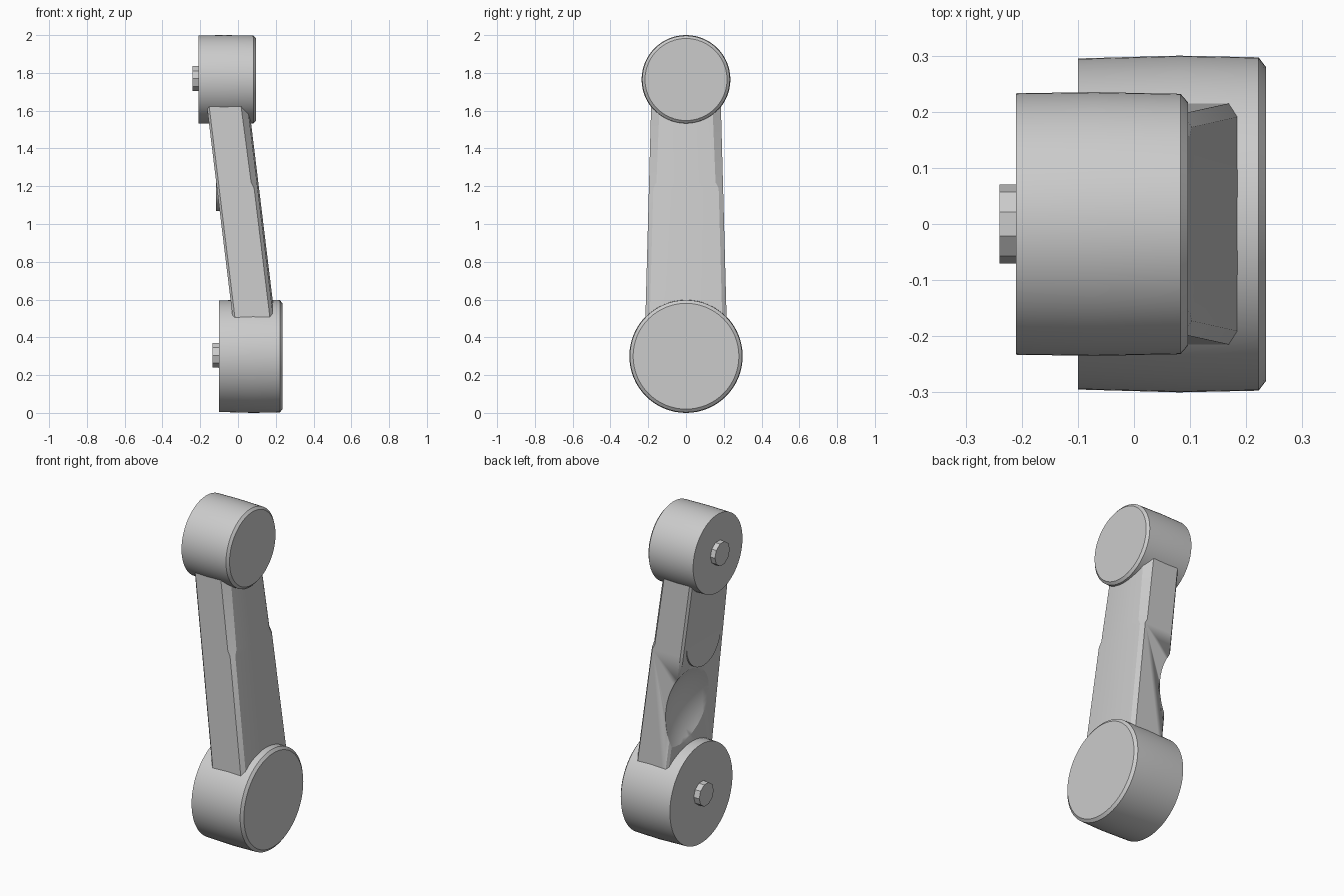
import bpy, bmesh, math
from mathutils import Matrix

cube = bpy.data.objects.get("Cube")
if cube:
    bpy.data.objects.remove(cube, do_unlink=True)

grey = bpy.data.materials.new("plain grey")
grey.use_nodes = True
color = (0.6, 0.6, 0.6, 1)
grey.diffuse_color = color
grey.node_tree.nodes["Principled BSDF"].inputs["Base Color"].default_value = color


def finish(name, bm, smooth=True):
    bmesh.ops.recalc_face_normals(bm, faces=bm.faces[:])
    mesh = bpy.data.meshes.new(name)
    bm.to_mesh(mesh)
    bm.free()
    mesh.materials.append(grey)
    obj = bpy.data.objects.new(name, mesh)
    bpy.context.collection.objects.link(obj)
    if smooth:
        bpy.ops.object.select_all(action='DESELECT')
        obj.select_set(True)
        bpy.context.view_layer.objects.active = obj
        bpy.ops.object.shade_smooth_by_angle(angle=math.radians(25))
    return obj


def loft(name, rings, smooth=True):
    """Skin a list of closed rings and cap both ends."""
    bm = bmesh.new()
    rows = [[bm.verts.new(p) for p in ring] for ring in rings]
    n = len(rows[0])
    for a, b in zip(rows, rows[1:]):
        for i in range(n):
            j = (i + 1) % n
            bm.faces.new((a[i], a[j], b[j], b[i]))
    bm.faces.new(rows[0])
    bm.faces.new(rows[-1])
    return finish(name, bm, smooth)


def drum(name, z, profile, sides, smooth=True):
    """Round part along x from (x, radius) pairs."""
    turn = [2 * math.pi * i / sides for i in range(sides)]
    return loft(name, [[(x, r * math.cos(t), z + r * math.sin(t)) for t in turn]
                       for x, r in profile], smooth)


# Hubs, slightly crowned, with a softened outer rim
drum("lower_hub", 0.3, [(-0.1, 0.295), (0.08, 0.3), (0.222, 0.297), (0.235, 0.28)], 64)
drum("upper_hub", 1.765, [(-0.21, 0.233), (-0.07, 0.235), (0.083, 0.232), (0.096, 0.217)], 64)

# Shaft stubs on the inner side
drum("lower_stub", 0.305, [(-0.135, 0.068), (-0.09, 0.07)], 10, False)
drum("upper_stub", 1.77, [(-0.24, 0.07), (-0.2, 0.07)], 10, False)


# Leaning arm with chamfered outer edges
def arm_section(z, chamfer):
    back = -0.03 - 0.122 * (z - 0.52)
    front = back + 0.215
    half = 0.215 - 0.027 * (z - 0.5)
    side = [(back, half - 0.012), (back + 0.012, half),
            (front - chamfer, half), (front, half - 1.3 * chamfer), (front + 0.008, half * 0.35)]
    outline = side + [(x, -y) for x, y in reversed(side)]
    return [(x, y, z) for x, y in outline]


arm = loft("arm", [arm_section(z, c) for z, c in
                   ((0.4, 0.018), (1.19, 0.018), (1.22, 0.03), (1.7, 0.035))])

# Hollow scooped from the inner face through one edge
bm = bmesh.new()
bmesh.ops.create_uvsphere(bm, u_segments=64, v_segments=32, radius=0.43,
                          matrix=Matrix.Translation((-0.43, 0.12, 0.81)))
scoop = finish("scoop_cutter", bm)
scoop.hide_render = True
scoop.hide_viewport = True
cut = arm.modifiers.new("scoop", 'BOOLEAN')
cut.operation = 'DIFFERENCE'
cut.solver = 'EXACT'
cut.object = scoop

# Upright round pad partly sunk in the inner face
drum("arm_pad", 1.23, [(-0.116, 0.16), (-0.07, 0.16)], 32)
